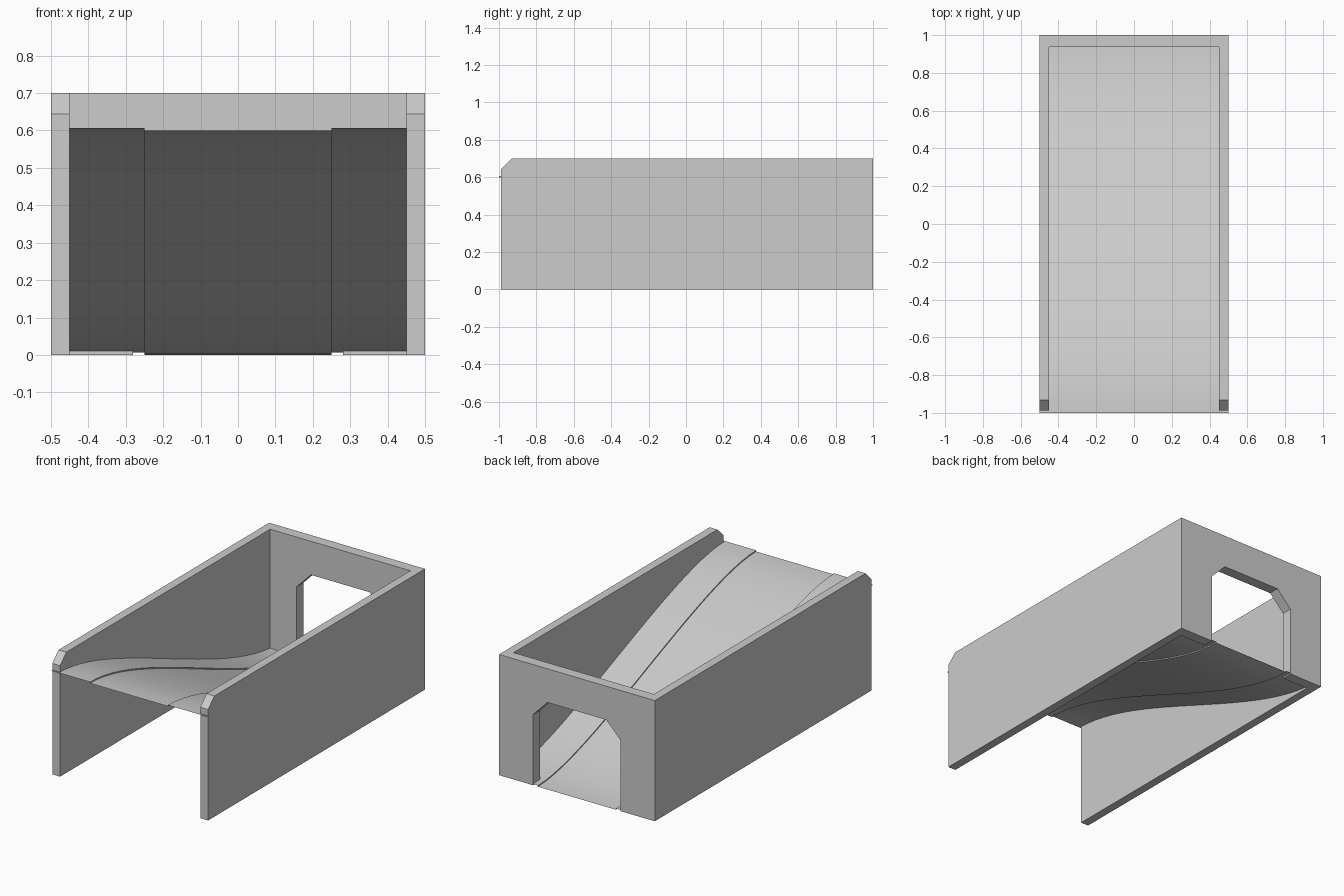
import bpy, bmesh
from mathutils import Vector

cube = bpy.data.objects.get("Cube")
if cube:
    bpy.data.objects.remove(cube, do_unlink=True)

grey = bpy.data.materials.new("light_grey")
grey.use_nodes = True
colour = (0.604, 0.604, 0.604, 1)
grey.diffuse_color = colour
grey.node_tree.nodes["Principled BSDF"].inputs["Base Color"].default_value = colour


def add_object(name, bm):
    mesh = bpy.data.meshes.new(name)
    bm.to_mesh(mesh)
    bm.free()
    mesh.materials.append(grey)
    obj = bpy.data.objects.new(name, mesh)
    bpy.context.collection.objects.link(obj)
    return obj


def prism(name, outline, direction):
    """Extrude a closed 3D outline into a solid."""
    bm = bmesh.new()
    face = bm.faces.new([bm.verts.new(p) for p in outline])
    new = bmesh.ops.extrude_face_region(bm, geom=[face])["geom"]
    verts = [v for v in new if isinstance(v, bmesh.types.BMVert)]
    bmesh.ops.translate(bm, verts=verts, vec=Vector(direction))
    bmesh.ops.recalc_face_normals(bm, faces=bm.faces[:])
    return add_object(name, bm)


def cut(target, cutter):
    mod = target.modifiers.new(cutter.name, 'BOOLEAN')
    mod.operation = 'DIFFERENCE'
    mod.object = cutter
    cutter.hide_render = True
    cutter.hide_viewport = True


# U-shaped wall, open at the front
FRONT, BACK, INNER_BACK = -0.988, 1.0, 0.937
plan = [(-0.5, FRONT), (-0.45, FRONT), (-0.45, INNER_BACK), (0.45, INNER_BACK),
        (0.45, FRONT), (0.5, FRONT), (0.5, BACK), (-0.5, BACK)]
walls = prism("walls", [(x, y, 0) for x, y in plan], (0, 0, 0.7))

# Doorway with clipped top corners
half_door = [(0.281, -0.1), (0.281, 0.41), (0.188, 0.505)]
door = half_door + [(-x, z) for x, z in reversed(half_door)]
cut(walls, prism("doorway_cutter", [(x, 0.8, z) for x, z in door], (0, 0.4, 0)))

# Clipped front corners of the side walls
corner = [(FRONT - 0.1, 0.545), (FRONT - 0.1, 0.8), (FRONT + 0.158, 0.8)]
cut(walls, prism("corner_cutter", [(-0.6, y, z) for y, z in corner], (1.2, 0, 0)))

# Ramp easing in and out of a straight slope, with a middle lane sunk between side strips
LIFT, STEPS, EASE = 0.007, 24, 0.5
half_section = [(0.499, LIFT), (0.25, LIFT), (0.25, 0)]
section = [(-x, z) for x, z in half_section] + half_section[::-1]
bm = bmesh.new()
rows = []
for i in range(STEPS + 1):
    t = i / STEPS
    s = 1 - t
    y = t ** 3 - s ** 3 + 3 * s * t * (1 - EASE) * (t - s)
    z = 0.6 * (s ** 3 + 3 * s * s * t)
    rows.append([bm.verts.new((x, y, z + dz)) for x, dz in section])
for a, b in zip(rows, rows[1:]):
    for j in range(len(section) - 1):
        bm.faces.new((a[j], a[j + 1], b[j + 1], b[j]))
ramp = add_object("ramp", bm)

bpy.ops.object.select_all(action='DESELECT')
ramp.select_set(True)
bpy.context.view_layer.objects.active = ramp
bpy.ops.object.shade_smooth_by_angle()
